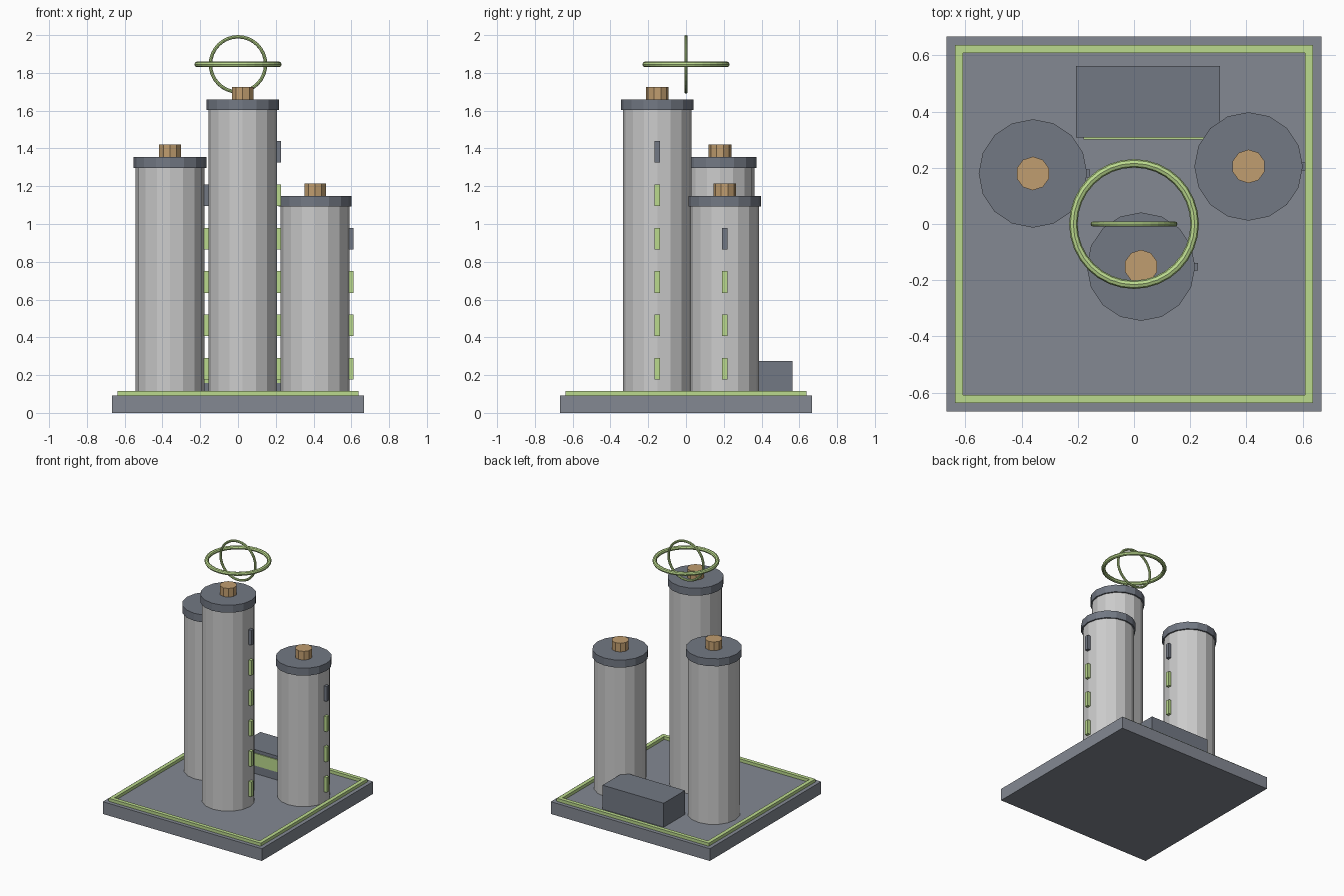
import bpy
from math import pi

if "Cube" in bpy.data.objects:
    bpy.data.objects.remove(bpy.data.objects["Cube"])


def material(name, rgb):
    m = bpy.data.materials.new(name)
    m.diffuse_color = (*rgb, 1)
    m.use_nodes = True
    m.node_tree.nodes["Principled BSDF"].inputs["Base Color"].default_value = m.diffuse_color
    return m


SLATE = material("slate", (0.23, 0.25, 0.29))
DARK = material("dark_slate", (0.17, 0.19, 0.23))
GREEN = material("glow_green", (0.50, 0.70, 0.27))
COPPER = material("copper", (0.53, 0.34, 0.16))


def finish(name, mat):
    o = bpy.context.object
    o.name = name
    if mat:
        o.data.materials.append(mat)
    return o


def box(name, lo, hi, mat=None):
    bpy.ops.mesh.primitive_cube_add(size=1, location=[(a + b) / 2 for a, b in zip(lo, hi)])
    bpy.context.object.scale = [b - a for a, b in zip(lo, hi)]
    bpy.ops.object.transform_apply(location=False, rotation=False, scale=True)
    return finish(name, mat)


def cylinder(name, x, y, z0, z1, r, sides, mat=None):
    bpy.ops.mesh.primitive_cylinder_add(vertices=sides, radius=r, depth=z1 - z0,
                                        location=(x, y, (z0 + z1) / 2))
    return finish(name, mat)


def ring(name, major, minor, rot, segments):
    bpy.ops.mesh.primitive_torus_add(major_radius=major, minor_radius=minor,
                                     major_segments=segments, minor_segments=8,
                                     location=(0, 0, 1.845), rotation=rot)
    finish(name, GREEN)


# Base slab and raised glowing border
BASE = 0.093
box("base_slab", (-0.667, -0.667, 0), (0.667, 0.667, BASE), SLATE)
OUT, IN, TRIM = 0.638, 0.609, 0.116
for s, side in ((-1, "a"), (1, "b")):
    a, b = sorted((s * IN, s * OUT))
    box("border_x_" + side, (-OUT, a, BASE), (OUT, b, TRIM), GREEN)
    box("border_y_" + side, (a, -IN, BASE), (b, IN, TRIM), GREEN)

# Three towers: shaft, cap, vent and a column of windows on the +x side
towers = (("left", -0.36, 0.18, 1.297, 5),
          ("centre", 0.025, -0.152, 1.603, 6),
          ("right", 0.408, 0.205, 1.092, 4))
for name, x, y, top, count in towers:
    cylinder(name + "_tower", x, y, BASE, top, 0.182, 16)
    cylinder(name + "_cap", x, y, top, top + 0.057, 0.193, 16, DARK)
    cylinder(name + "_vent", x, y, top + 0.057, top + 0.123, 0.06, 10, COPPER)
    for i in range(count):
        z = 0.176 + 0.23 * i
        box(f"{name}_window_{i}", (x + 0.17, y - 0.014, z), (x + 0.203, y + 0.014, z + 0.114),
            DARK if i == count - 1 else GREEN)

# Low annex at the back with a light strip
box("annex", (-0.207, 0.308, BASE), (0.306, 0.563, 0.275), DARK)
box("annex_light", (-0.18, 0.301, 0.157), (0.28, 0.312, 0.25), GREEN)

# Crossed floating rings
ring("flat_ring", 0.216, 0.015, (0, 0, 0), 32)
ring("upright_ring", 0.146, 0.009, (pi / 2, 0, 0), 32)
